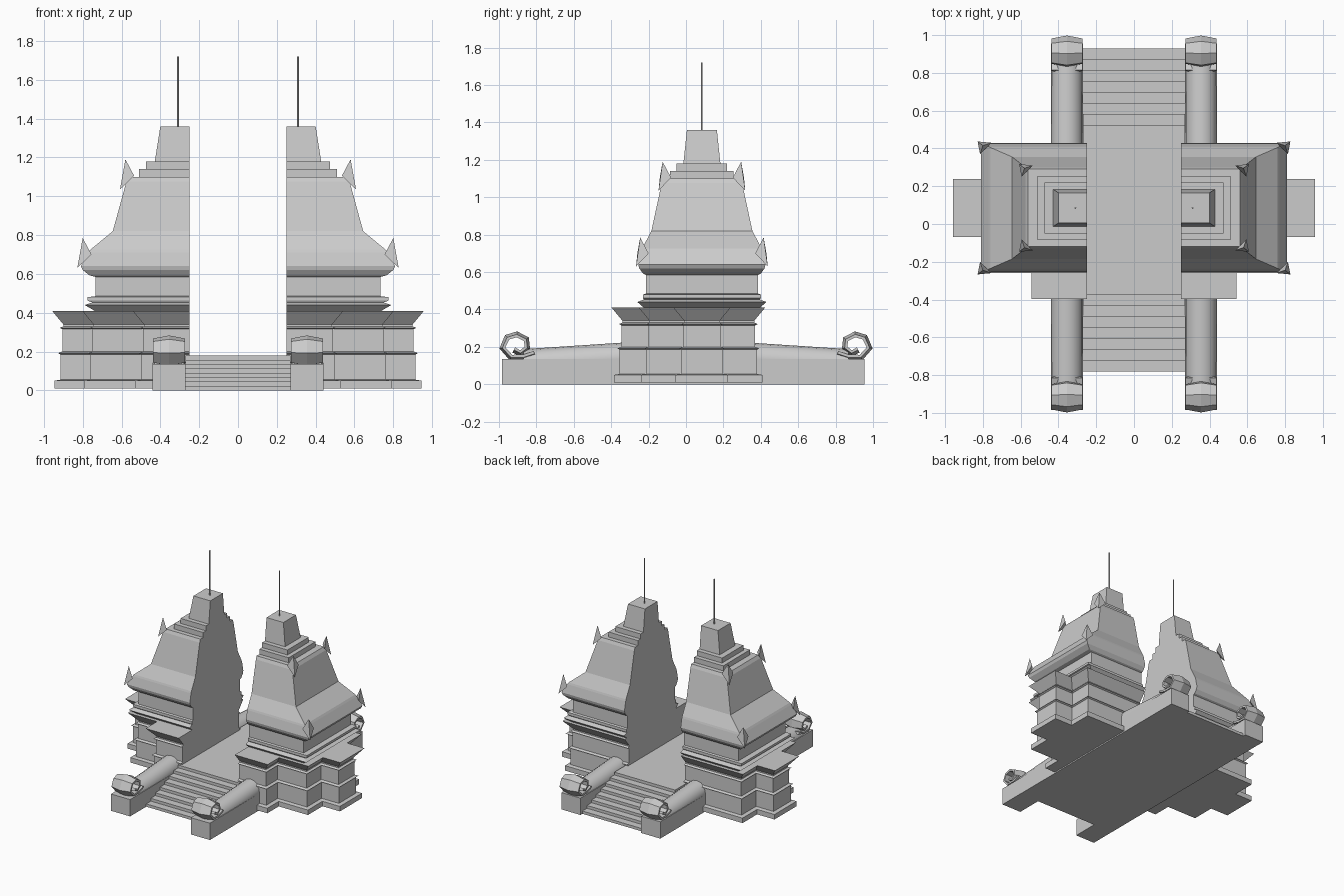
import bpy, bmesh, math

if "Cube" in bpy.data.objects:
    bpy.data.objects.remove(bpy.data.objects["Cube"])

stone = bpy.data.materials.new("grey stone")
stone.use_nodes = True
stone.diffuse_color = (0.6, 0.6, 0.6, 1)
stone.node_tree.nodes["Principled BSDF"].inputs["Base Color"].default_value = (0.6, 0.6, 0.6, 1)

CY = 0.085     # centre line of the towers
INNER = 0.25   # split face of the gate


def finish(name, bm, axes=(True, False), smooth=False):
    bmesh.ops.recalc_face_normals(bm, faces=bm.faces)
    mesh = bpy.data.meshes.new(name)
    bm.to_mesh(mesh)
    bm.free()
    mesh.materials.append(stone)
    obj = bpy.data.objects.new(name, mesh)
    bpy.context.collection.objects.link(obj)
    if any(axes):
        mod = obj.modifiers.new("Mirror", 'MIRROR')
        mod.use_axis = (axes[0], axes[1], False)
        mod.use_mirror_merge = False
    if smooth:
        bpy.ops.object.select_all(action='DESELECT')
        obj.select_set(True)
        bpy.context.view_layer.objects.active = obj
        bpy.ops.object.shade_smooth_by_angle(angle=math.radians(40))
    return obj


def loft(bm, rings):
    """Skin a list of closed rings and cap both ends."""
    loops = [[bm.verts.new(p) for p in ring] for ring in rings]
    n = len(loops[0])
    for a, b in zip(loops, loops[1:]):
        for i in range(n):
            j = (i + 1) % n
            bm.faces.new((a[i], a[j], b[j], b[i]))
    bm.faces.new(loops[0])
    bm.faces.new(loops[-1])


def rect(x0, x1, y0, y1, z):
    return [(x0, y0, z), (x1, y0, z), (x1, y1, z), (x0, y1, z)]


def box(bm, x0, x1, y0, y1, z0, z1):
    loft(bm, [rect(x0, x1, y0, y1, z0), rect(x0, x1, y0, y1, z1)])


# Moulded base: the same offset profile runs round the core and its two wings
MOULDING = [(.03, .01), (.03, .05), (0, .055), (0, .185), (.012, .192), (-.01, .2),
            (-.01, .315), (.003, .322), (-.015, .33), (-.015, .34), (.043, .41)]


def moulded(name, x1, y0, y1):
    bm = bmesh.new()
    loft(bm, [rect(INNER, x1 + o, y0 - o, y1 + o, z) for o, z in MOULDING])
    finish(name, bm)


moulded("tower_base", .76, CY - .295, CY + .295)
moulded("side_wing", .915, CY - .11, CY + .11)
moulded("front_wing", .5, -.355, CY)

# Tower body: outer x, half depth, height
BODY = [(.73, .305, .405), (.79, .345, .44), (.75, .31, .453), (.775, .315, .462),
        (.775, .315, .48), (.735, .3, .485), (.735, .3, .585), (.765, .315, .592),
        (.8, .335, .62), (.81, .34, .64), (.77, .325, .71), (.76, .32, .725),
        (.645, .27, .82), (.575, .215, 1.075), (.56, .205, 1.1)]
bm = bmesh.new()
loft(bm, [rect(INNER, x, CY - h, CY + h, z) for x, h, z in BODY])
finish("tower_body", bm)

# Stepped crown and tapered cap
bm = bmesh.new()
for x, h, z0, z1 in [(.51, .17, 1.09, 1.14), (.475, .135, 1.13, 1.18)]:
    box(bm, INNER, x, CY - h, CY + h, z0, z1)
loft(bm, [rect(INNER, .43, CY - .1, CY + .1, 1.17),
          rect(INNER, .4, CY - .08, CY + .08, 1.36)])
finish("tower_crown", bm)

# Thin spire
bm = bmesh.new()
loft(bm, [[(.31 + .005 * math.cos(k * math.pi / 3), CY + .005 * math.sin(k * math.pi / 3), z)
           for k in range(6)] for z in (1.35, 1.72)])
finish("spire", bm)


# Pointed corner ornaments
bm = bmesh.new()
for x, h, z in [(.8, .33, .63), (.58, .21, 1.035)]:
    for s in (-1, 1):
        pts = [(0, 0, .155), (.028, .022, 0), (-.045, .015, .07), (.015, -.045, .07)]
        tip, low, wx, wy = [bm.verts.new((x + a, CY + s * (h + b), z + c)) for a, b, c in pts]
        for tri in ((tip, low, wx), (tip, wy, low), (tip, wx, wy), (low, wy, wx)):
            bm.faces.new(tri)
finish("corner_ornaments", bm)

# Walkway with stairs at both ends
STEPS, RISE, RUN = 8, .0225, .058
bm = bmesh.new()
outline = [(-.78, 0)]
for k in range(STEPS):
    y = -.78 + k * RUN
    outline += [(y, k * RISE), (y, (k + 1) * RISE)]
outline = outline[1:]
outline += [(.15 - y, z) for y, z in reversed(outline)]
loft(bm, [[(x, y, z) for y, z in outline] for x in (-.27, .27)])
finish("stairs_and_walkway", bm, (False, False))

# Low side walls
bm = bmesh.new()
box(bm, .27, .44, -.985, .955, 0, .135)
finish("side_wall", bm)

# Rounded rails sloping up to the towers
bm = bmesh.new()
rings = []
for y, top in [(-.87, .188), (-.2, .232)]:
    rings.append([(.355 + .085 * math.cos(a), y, top - .085 + .085 * math.sin(a))
                  for a in [k * math.tau / 16 for k in range(16)]])
loft(bm, rings)
finish("rail", bm, (True, True), smooth=True)

# Curled rail ends: a crowned strip swept along a faceted spiral
SPIRAL = [(-.81, .165), (-.87, .145), (-.935, .145), (-.98, .195), (-.955, .25),
          (-.905, .265), (-.855, .24), (-.85, .195), (-.885, .168), (-.92, .185)]
SECTION = [(-.083, -.014), (-.083, .002), (0, .018), (.083, .002), (.083, -.014)]
bm = bmesh.new()
rings = []
for i, (y, z) in enumerate(SPIRAL):
    (ya, za), (yb, zb) = SPIRAL[max(i - 1, 0)], SPIRAL[min(i + 1, len(SPIRAL) - 1)]
    length = math.hypot(yb - ya, zb - za)
    ny, nz = (zb - za) / length, -(yb - ya) / length
    # the path runs clockwise in y-z, so the outward side is the negated normal
    rings.append([(.355 + w, y - ny * o, z - nz * o) for w, o in SECTION])
loft(bm, rings)
finish("rail_scroll", bm, (True, True))
